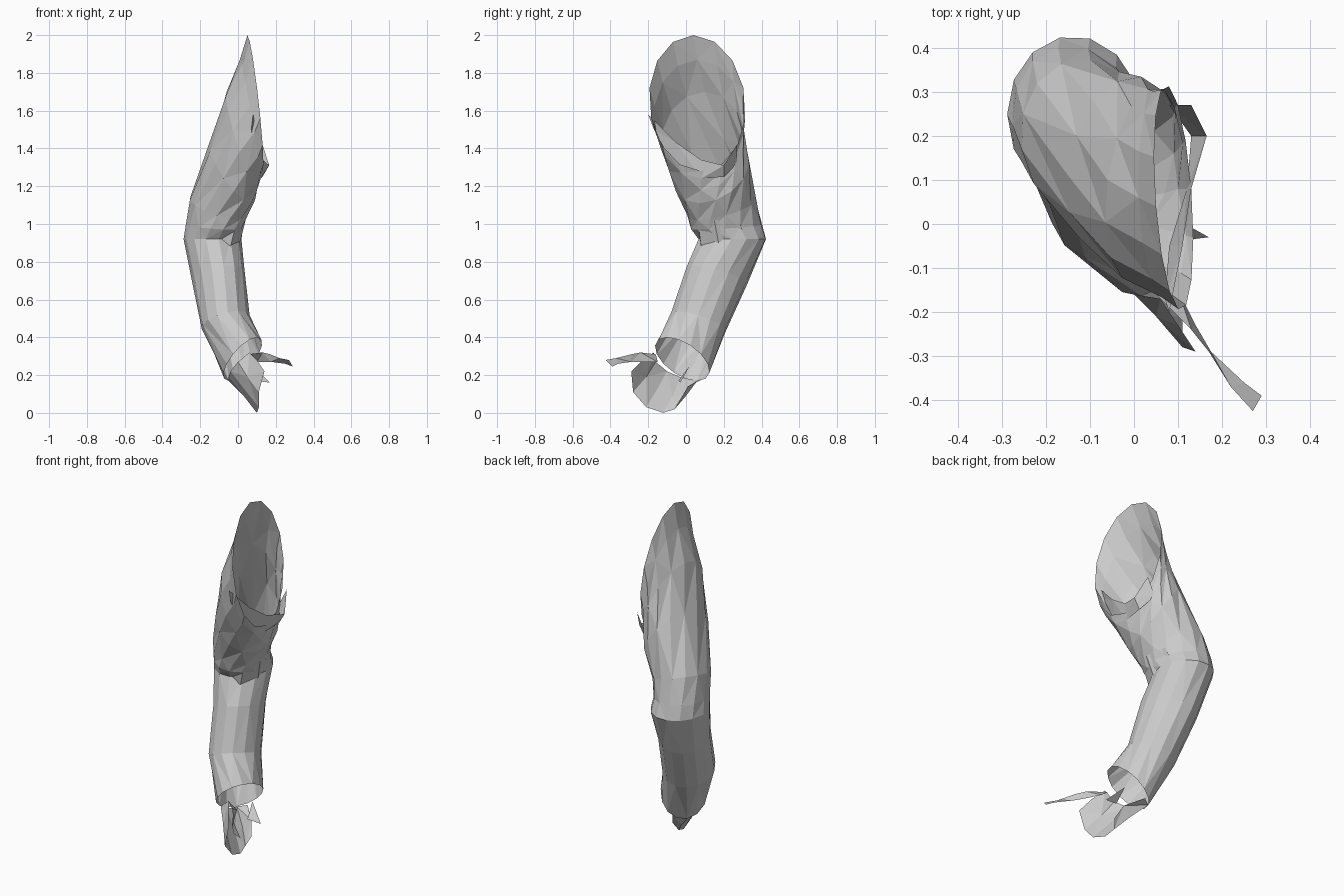
import bpy, bmesh, math
from mathutils import Vector as V

SIDES = 14


def make(name, verts, faces):
    me = bpy.data.meshes.new(name)
    me.from_pydata([tuple(v) for v in verts], [], faces)
    bm = bmesh.new()
    bm.from_mesh(me)
    bmesh.ops.recalc_face_normals(bm, faces=bm.faces)
    bm.to_mesh(me)
    bm.free()
    ob = bpy.data.objects.new(name, me)
    bpy.context.collection.objects.link(ob)
    return ob


def loft(name, rows, closed=False):
    """Skin equal-length rows of points with flat triangles."""
    n = len(rows[0])
    verts = [p for r in rows for p in r]
    faces = []
    for i in range(len(rows) - 1):
        for j in range(n if closed else n - 1):
            a, b = i * n + j, i * n + (j + 1) % n
            c, d = b + n, a + n
            faces += [(a, b, c), (a, c, d)] if (i + j) % 2 else [(a, b, d), (b, c, d)]
    return make(name, verts, faces)


def ring(outer, inner, side):
    o, i, s = V(outer), V(inner), V(side)
    c = (o + i) / 2
    return [c + (o - c) * math.cos(a) + s * math.sin(a)
            for a in (2 * math.pi * k / SIDES for k in range(SIDES))]


# Bent sleeve: open armhole facing +x, elbow out to the back left, open wrist
sleeve = [
    ((0.05, 0.04, 2.00), (0.13, 0.08, 1.28), (-0.02, 0.255, 0)),
    ((0.01, 0.06, 1.87), (0.12, 0.08, 1.24), (-0.01, 0.24, 0)),
    ((-0.06, 0.10, 1.70), (0.10, 0.08, 1.18), (0.03, 0.22, 0)),
    ((-0.13, 0.20, 1.45), (0.07, 0.07, 1.11), (0.07, 0.19, 0)),
    ((-0.22, 0.32, 1.15), (0.01, 0.06, 1.02), (0.10, 0.13, 0)),
    ((-0.23, 0.37, 1.00), (-0.02, 0.06, 0.97), (0.11, 0.11, 0)),
    ((-0.23, 0.39, 0.92), (-0.04, 0.10, 0.92), (0.12, 0.11, 0)),
    ((-0.19, 0.30, 0.68), (-0.02, 0.03, 0.78), (0.11, 0.09, 0)),
    ((-0.13, 0.18, 0.42), (0.00, -0.05, 0.54), (0.11, 0.09, 0)),
    ((-0.05, 0.06, 0.17), (0.10, -0.10, 0.40), (0.07, 0.12, 0)),
]
loft("sleeve", [ring(*r) for r in sleeve], closed=True)

# Cupped ragged flap hanging from the wrist
loft("wrist_flap", [
    [(0.00, 0.09, 0.18), (-0.05, 0.06, 0.17), (-0.05, -0.03, 0.19), (-0.04, -0.10, 0.22), (0.00, -0.16, 0.27), (0.06, -0.17, 0.32)],
    [(0.08, 0.01, 0.14), (0.03, 0.00, 0.09), (0.03, -0.07, 0.09), (0.03, -0.15, 0.13), (0.05, -0.21, 0.19), (0.10, -0.23, 0.28)],
    [(0.11, -0.03, 0.07), (0.09, -0.06, 0.02), (0.10, -0.12, 0.0), (0.11, -0.21, 0.03), (0.11, -0.28, 0.11), (0.14, -0.29, 0.22)],
])

# Thin thumb-like strip reaching to the front right
loft("wrist_strip", [
    [(0.05, -0.16, 0.31), (0.10, -0.15, 0.27)],
    [(0.13, -0.24, 0.32), (0.14, -0.23, 0.27)],
    [(0.17, -0.29, 0.31), (0.175, -0.29, 0.27)],
    [(0.22, -0.37, 0.29), (0.25, -0.36, 0.26)],
    [(0.27, -0.425, 0.28), (0.29, -0.39, 0.245)],
])

# Small torn point inside the wrist
make("wrist_spike", [(0.08, 0.02, 0.25), (0.17, -0.03, 0.16), (0.09, -0.04, 0.17)], [(0, 1, 2)])

# Creased folds along the armhole's lower edge and inside of the elbow
loft("armpit_fold", [
    [(0.08, -0.20, 1.58), (0.07, -0.17, 1.50)],
    [(0.11, -0.05, 1.43), (0.08, -0.05, 1.28)],
    [(0.13, 0.08, 1.34), (0.12, 0.08, 1.24)],
    [(0.165, 0.20, 1.31), (0.13, 0.20, 1.25)],
    [(0.13, 0.27, 1.42), (0.08, 0.27, 1.32)],
])
loft("elbow_fold", [
    [(-0.20, 0.14, 1.05), (-0.24, 0.14, 0.95)],
    [(-0.13, 0.05, 1.08), (-0.12, 0.07, 0.95)],
    [(0.00, 0.06, 1.04), (-0.04, 0.08, 0.88)],
    [(0.04, 0.15, 1.02), (0.00, 0.18, 0.86)],
    [(0.02, 0.28, 1.02), (-0.02, 0.32, 0.90)],
])
